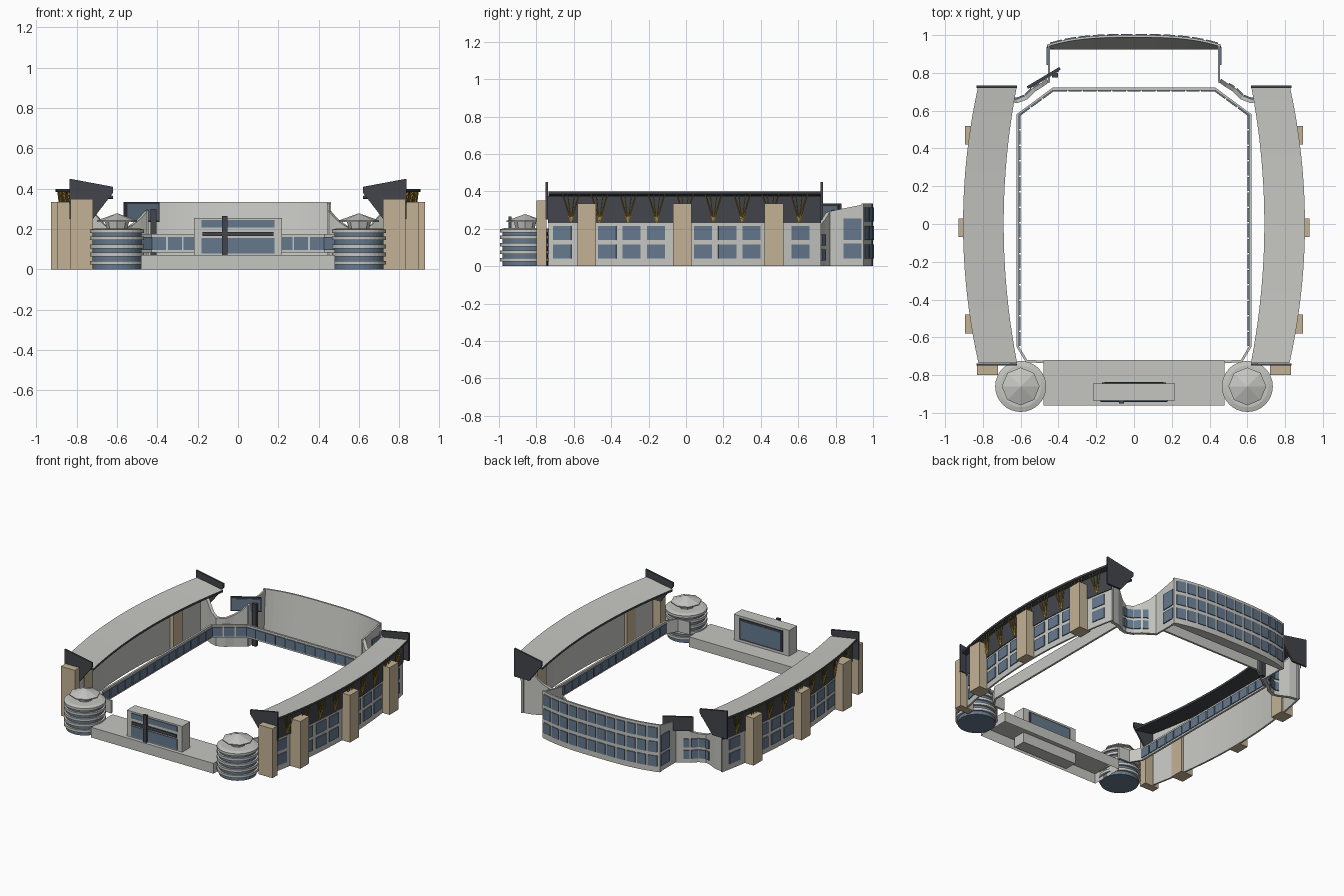
import bpy, bmesh, math
from mathutils import Vector

old = bpy.data.objects.get("Cube")
if old:
    bpy.data.objects.remove(old)


def material(name, rgb):
    m = bpy.data.materials.new(name)
    m.use_nodes = True
    m.diffuse_color = (*rgb, 1)
    m.node_tree.nodes["Principled BSDF"].inputs["Base Color"].default_value = (*rgb, 1)
    return m


GREY = material("concrete grey", (0.56, 0.56, 0.53))
DARK = material("dark steel", (0.055, 0.06, 0.07))
BLUE = material("window blue", (0.13, 0.19, 0.27))
TAN = material("tan stone", (0.55, 0.45, 0.30))
YELLOW = material("yellow truss", (0.50, 0.30, 0.03))


def build(name, solids, mats, rule=None, open_bottom=False):
    """Each solid is a list of equal rings of points, skinned and capped."""
    bm = bmesh.new()
    for rings in solids:
        rows = [[bm.verts.new(p) for p in ring] for ring in rings]
        n = len(rows[0])
        for a, b in zip(rows, rows[1:]):
            for i in range(n):
                j = (i + 1) % n
                bm.faces.new((a[i], a[j], b[j], b[i]))
        if not open_bottom:
            bm.faces.new(rows[0])
        bm.faces.new(rows[-1])
    bmesh.ops.recalc_face_normals(bm, faces=bm.faces)
    if rule:
        for f in bm.faces:
            f.material_index = rule(f)
    me = bpy.data.meshes.new(name)
    bm.to_mesh(me)
    bm.free()
    for m in mats:
        me.materials.append(m)
    ob = bpy.data.objects.new(name, me)
    bpy.context.collection.objects.link(ob)
    return ob


def box(x0, x1, y0, y1, z0, z1):
    return [[(x0, y0, z), (x1, y0, z), (x1, y1, z), (x0, y1, z)] for z in (z0, z1)]


def drum(x, y, levels, n=32):
    """Stack of circles given as (radius, height)."""
    return [[(x + r * math.cos(math.tau * i / n), y + r * math.sin(math.tau * i / n), z)
             for i in range(n)] for r, z in levels]


def right_of(p, q):
    d = (Vector(q[:2]) - Vector(p[:2])).normalized()
    return Vector((d.y, -d.x))


def ribbon(path, z0, tops, t, shift=0):
    """Thin wall along a path, with one top height per point."""
    rings = []
    for i, p in enumerate(path):
        n = right_of(path[max(i - 1, 0)], path[min(i + 1, len(path) - 1)])
        c = Vector(p[:2]) + n * shift
        a, b = c - n * t / 2, c + n * t / 2
        z1 = tops[i] if isinstance(tops, list) else tops
        rings.append([(*a, z0), (*b, z0), (*b, z1), (*a, z1)])
    return rings


def panes(pairs, rows, shift, gap=0.01):
    """Window plates between pairs of points, moved sideways onto the wall face."""
    out = []
    for p, q in pairs:
        p, q = Vector(p[:2]), Vector(q[:2])
        d = (q - p).normalized() * gap
        out += [ribbon([p + d, q - d], lo, hi, 0.008, shift) for lo, hi in rows]
    return out


def split(p, q, step):
    p, q = Vector(p), Vector(q)
    n = max(1, round((q - p).length / step))
    pts = [p.lerp(q, i / n) for i in range(n + 1)]
    return list(zip(pts, pts[1:]))


def rod(a, b, r=0.0035):
    a, b = Vector(a), Vector(b)
    u = (b - a).cross(Vector((0, 0, 1))).normalized() * r
    v = (b - a).cross(u).normalized() * r
    return [[p + u, p + v, p - u, p - v] for p in (a, b)]


def eave(y):
    return 0.905 - 0.08 * (y / 0.73) ** 2


def inner(y):
    return 0.69 - 0.07 * (y / 0.73) ** 2


def wall_x(y):
    return eave(y) - 0.045


YS = [-0.735 + 1.455 * i / 20 for i in range(21)]
LOW_ROWS = [(0.04, 0.115), (0.14, 0.215)]

for side, s in (("left", 1), ("right", -1)):
    # Grandstand back wall, dark upper fascia and windows
    path = [(s * wall_x(y), y) for y in YS]
    build(f"{side}_stand_wall", [ribbon(path, 0, 0.376, 0.012)], [GREY])
    build(f"{side}_stand_fascia", [ribbon(path, 0.23, 0.376, 0.006, s * 0.008)], [DARK])
    centres = [-0.66, -0.42, -0.29, -0.16, 0.09, 0.22, 0.35, 0.61]
    pairs = [[(s * wall_x(y + d), y + d) for d in (-0.05, 0.05)] for y in centres]
    build(f"{side}_stand_windows", panes(pairs, LOW_ROWS, s * 0.008, 0.002), [BLUE])

    # Curved roof, pale on top and dark elsewhere
    roof = [[(s * inner(y), y, 0.35), (s * eave(y), y, 0.385),
             (s * eave(y), y, 0.4), (s * inner(y), y, 0.365)] for y in YS]
    build(f"{side}_stand_roof", [roof], [GREY, DARK], lambda f: 0 if f.normal.z > 0.5 else 1)

    # Gable fins at both roof ends
    fin = [(0.835, 0.45), (0.62, 0.41), (0.62, 0.38), (0.72, 0.25), (0.835, 0.25)]
    build(f"{side}_gable_fins", [[[(s * x, y + d, z) for x, z in fin] for d in (0, 0.012)]
                                 for y in (-0.75, 0.72)], [DARK])

    # Stone columns
    cols = [(0.72, 0.83, -0.8, -0.745, 0.35), (0.80, 0.895, -0.58, -0.48, 0.335),
            (0.855, 0.928, -0.07, 0.03, 0.335), (0.80, 0.895, 0.42, 0.52, 0.335)]
    build(f"{side}_columns", [box(s * a, s * b, c, d, 0, h) for a, b, c, d, h in cols], [TAN])

    # V trusses under the eave
    rods = []
    for k in range(9):
        y = -0.615 + 0.1525 * k
        foot = (s * (wall_x(y) + 0.014), y, 0.235)
        for d in (-0.045, -0.018, 0.018, 0.045):
            rods.append(rod(foot, (s * (eave(y + d) - 0.012), y + d, 0.385)))
    build(f"{side}_trusses", rods, [YELLOW])

    # Banded corner tower with canopy
    x, y = s * 0.6, -0.86
    build(f"{side}_tower_core", [drum(x, y, [(0.122, 0), (0.122, 0.19)])], [BLUE])
    bands = [drum(x, y, [(0.135, z), (0.135, z + 0.018)]) for z in (0.025, 0.065, 0.105, 0.145)]
    bands.append(drum(x, y, [(0.135, 0.18), (0.135, 0.197), (0.11, 0.204)]))
    build(f"{side}_tower_bands", bands, [GREY])
    build(f"{side}_tower_canopy", [drum(x, y, [(0.05, 0.2), (0.06, 0.238)], 8),
                                   drum(x, y, [(0.1, 0.236), (0.1, 0.243), (0.002, 0.278)], 8)], [GREY])

    # Swooping back corner wall
    corner = [(0.455, 0.76), (0.49, 0.735), (0.53, 0.71), (0.57, 0.67),
              (0.62, 0.65), (0.66, 0.66), (0.72, 0.69), (0.775, 0.7)]
    tops = [0.29, 0.25, 0.22, 0.2, 0.2, 0.22, 0.29, 0.35]
    corner = [(s * x, y) for x, y in corner]
    build(f"{side}_corner_wall", [ribbon(corner, 0, tops, 0.022)], [GREY])
    build(f"{side}_corner_windows", panes(list(zip(corner, corner[1:]))[1:5],
          [(0.03, 0.09), (0.11, 0.17)], -s * 0.014, 0.005), [BLUE])

    # Wing wall joining the corner to the back wall
    wing = [(s * 0.45, 0.75), (s * 0.45, 0.95)]
    build(f"{side}_wing_wall", [ribbon(wing, 0, [0.29, 0.33], 0.012)], [GREY])
    build(f"{side}_wing_windows", panes([[(s * 0.45, 0.84), (s * 0.45, 0.94)]],
          [(0.04, 0.12), (0.14, 0.255)], s * 0.009, 0.003), [BLUE])


# Bowed back wall with a leaning inner face
def bow(x):
    return 1 - 0.05 * abs(x / 0.46) ** 3


XS = [-0.46 + 0.92 * i / 24 for i in range(25)]
build("back_wall", [[[(x, 0.925, 0), (x, bow(x), 0), (x, bow(x), 0.335), (x, bow(x) - 0.012, 0.335)]
                     for x in XS]], [GREY])
cells = [-0.45 + 0.075 * i for i in range(13)]
build("back_windows", panes([[(a, bow(a)), (b, bow(b))] for a, b in zip(cells, cells[1:])],
      LOW_ROWS + [(0.24, 0.315)], -0.002, 0.007), [BLUE])

# Raised ring gallery around the field
half = [(0.48, -0.73), (0.57, -0.725), (0.615, -0.65), (0.615, 0.58), (0.43, 0.715)]
ring = [(-x, y) for x, y in half] + half[::-1]
build("ring_gallery", [ribbon(ring, 0.085, 0.175, 0.014)], [GREY])
cells = [c for p, q in zip(ring[2:], ring[3:-2]) for c in split(p, q, 0.08)]
build("ring_windows", panes(cells, [(0.097, 0.16)], 0.009, 0.004), [BLUE])

# Front building and its sign block
build("front_building", [box(-0.48, 0.48, -0.96, -0.72, 0, 0.072)], [GREY], open_bottom=True)
build("sign_block", [box(-0.217, 0.217, -0.935, -0.845, 0, 0.255)], [GREY])
build("sign_windows", [box(-0.18, 0.18, -0.94, -0.934, a, b)
                       for a, b in ((0.08, 0.155), (0.208, 0.245))], [BLUE])
build("sign_band", [box(-0.175, 0.175, -0.943, -0.934, 0.165, 0.187)], [DARK])
build("sign_post", [box(-0.08, -0.052, -0.95, -0.934, 0.072, 0.265)], [DARK])
build("screen_frame", [box(-0.17, 0.17, -0.846, -0.839, 0.09, 0.24)], [DARK])
build("screen_panel", [box(-0.157, 0.157, -0.841, -0.836, 0.102, 0.228)], [BLUE])

# Scoreboard on its post in the back corner
board = [(-0.565, 0.722), (-0.392, 0.825)]
build("scoreboard", [ribbon(board, 0.235, 0.335, 0.014)], [DARK])
build("scoreboard_panel", panes([board], [(0.245, 0.325)], 0.008, 0.01), [BLUE])
build("scoreboard_post", [box(-0.433, -0.403, 0.775, 0.8, 0, 0.3)], [DARK])
